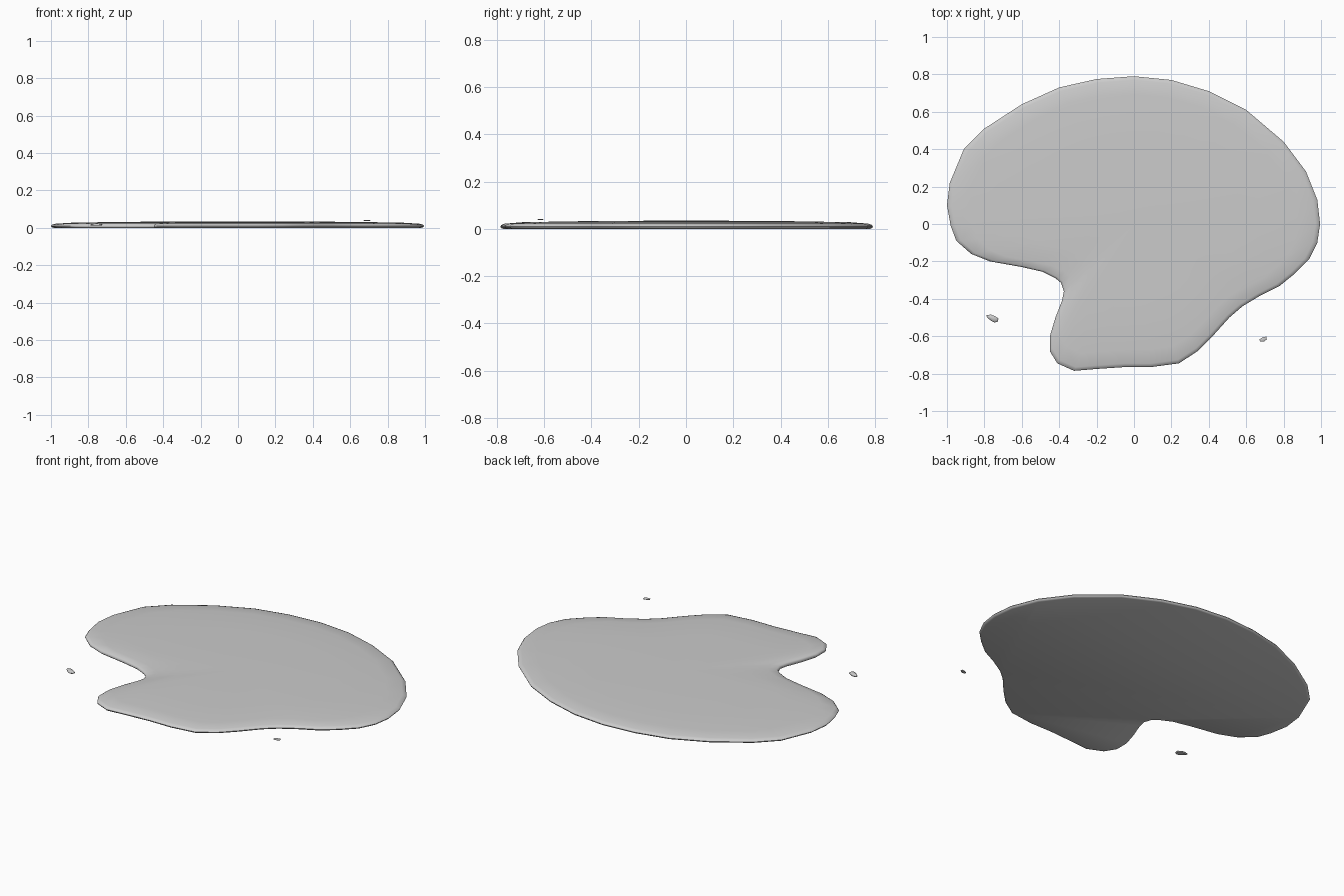
import bpy, bmesh, math

if "Cube" in bpy.data.objects:
    bpy.data.objects.remove(bpy.data.objects["Cube"])


def make_blob(name, outline, centre, rings, top_z):
    """Skin an outline through scaled rings (scale, z); flat underside, domed top."""
    bm = bmesh.new()
    cx, cy = centre
    loops = [[bm.verts.new((cx + (x - cx) * s, cy + (y - cy) * s, z)) for x, y in outline]
             for s, z in rings]
    n = len(outline)
    bm.faces.new(loops[0])
    for a, b in zip(loops, loops[1:]):
        for i in range(n):
            j = (i + 1) % n
            bm.faces.new((a[i], a[j], b[j], b[i]))
    tip = bm.verts.new((cx, cy, top_z))
    for i in range(n):
        bm.faces.new((loops[-1][i], loops[-1][(i + 1) % n], tip))
    bmesh.ops.recalc_face_normals(bm, faces=bm.faces)
    mesh = bpy.data.meshes.new(name)
    bm.to_mesh(mesh)
    bm.free()
    ob = bpy.data.objects.new(name, mesh)
    bpy.context.collection.objects.link(ob)
    bpy.ops.object.select_all(action='DESELECT')
    ob.select_set(True)
    bpy.context.view_layer.objects.active = ob
    bpy.ops.object.shade_smooth_by_angle(angle=math.radians(50))
    return ob


# Main puddle outline, clockwise from the back
puddle = [
    (0, .79), (.2, .77), (.4, .71), (.6, .61), (.8, .44), (.92, .28), (.98, .13),
    (.995, 0), (.98, -.1), (.935, -.19), (.86, -.265), (.78, -.33), (.68, -.38),
    (.58, -.44), (.51, -.5), (.42, -.6), (.34, -.68), (.24, -.745), (.09, -.765),
    (-.05, -.765), (-.2, -.775), (-.32, -.785), (-.41, -.745), (-.45, -.68),
    (-.45, -.6), (-.42, -.5), (-.385, -.41), (-.375, -.36), (-.39, -.315),
    (-.42, -.29), (-.49, -.255), (-.6, -.23), (-.77, -.2), (-.87, -.16),
    (-.95, -.09), (-.98, -.01), (-1, .1), (-.985, .22), (-.91, .4), (-.8, .51),
    (-.6, .64), (-.4, .73), (-.2, .775)]
make_blob("puddle", puddle, (0, 0),
          [(.985, 0), (.997, .004), (1, .010), (.993, .017), (.975, .022),
           (.88, .028), (.6, .032), (.3, .034)], .035)

# Small stray droplets
left = [(-.79, -.488), (-.765, -.484), (-.745, -.492), (-.725, -.505), (-.728, -.522),
        (-.745, -.527), (-.765, -.517), (-.785, -.5)]
right = [(.67, -.617), (.688, -.605), (.708, -.602), (.71, -.617), (.695, -.628), (.674, -.628)]
make_blob("left_droplet", left, (-.755, -.505), [(.9, .012), (1, .017), (.75, .023)], .025)
make_blob("right_droplet", right, (.69, -.616), [(.9, .037), (1, .039), (.75, .041)], .042)
